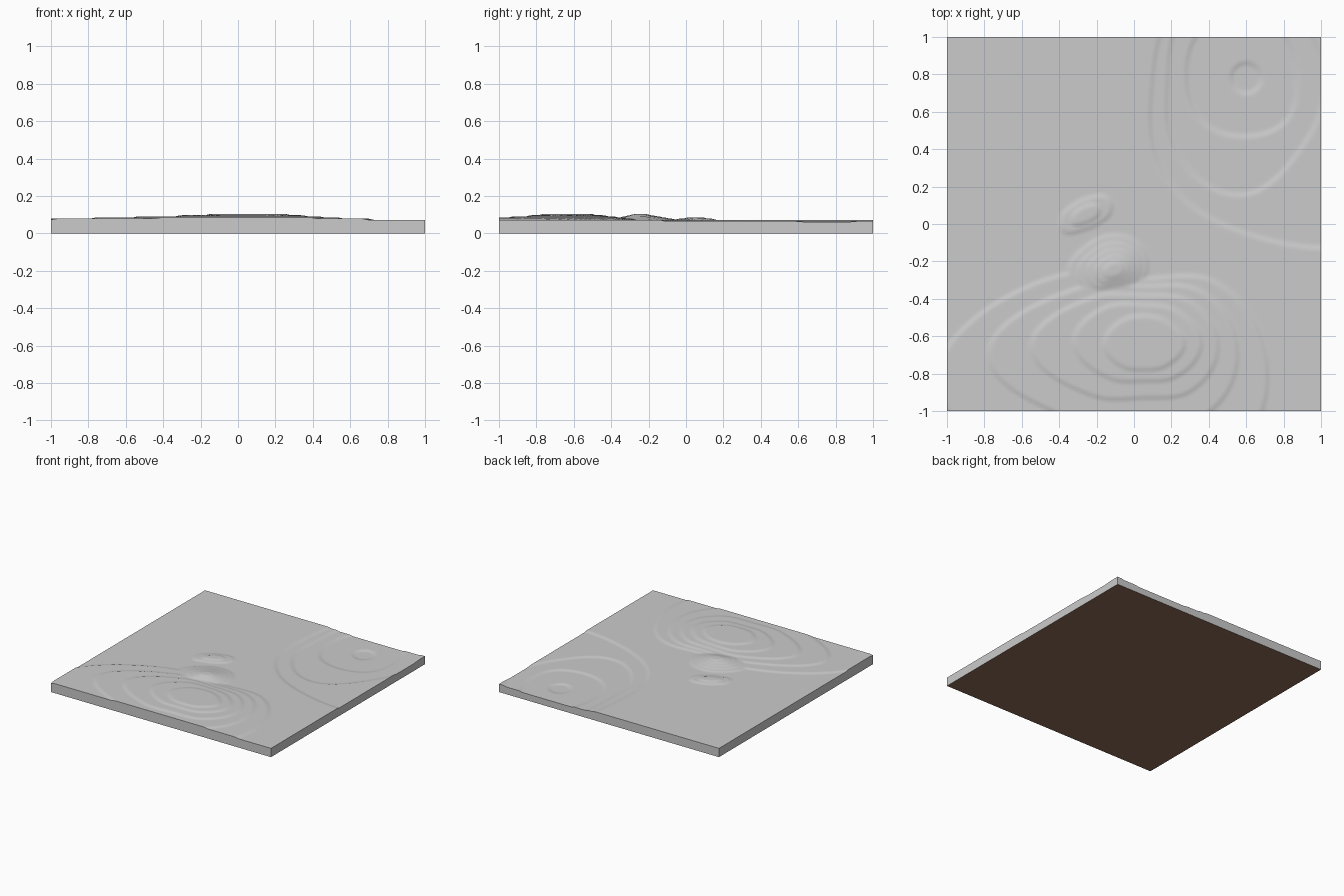
import bpy, bmesh, math

cube = bpy.data.objects.get("Cube")
if cube:
    bpy.data.objects.remove(cube, do_unlink=True)

BASE, STEP, SOFT, CELLS = 0.072, 0.0062, 0.03, 160


def flat_material(name, colour):
    mat = bpy.data.materials.new(name)
    mat.use_nodes = True
    mat.diffuse_color = colour
    mat.node_tree.nodes["Principled BSDF"].inputs["Base Color"].default_value = colour
    return mat


# Each landform is a centre and terrace outlines: radii to E, NE, N, NW, W, SW, S, SE
hill = ((0.05, -0.65), [
    (.64, .50, .36, .55, 1.04, .88, .62, .74),
    (.50, .42, .32, .45, .82, .55, .42, .50),
    (.40, .34, .27, .37, .60, .38, .28, .35),
    (.31, .26, .22, .29, .37, .25, .19, .24),
    (.22, .18, .16, .18, .21, .16, .13, .16)])
knoll_shape = (.17, .19, .19, .20, .25, .21, .13, .14)
knoll = ((-0.10, -0.25), [[r * s for r in knoll_shape] for s in (1, .8, .62, .44, .26)])
mound_shape = (.13, .14, .085, .08, .12, .14, .08, .08)
mound = ((-0.26, 0.05), [[r * s for r in mound_shape] for s in (1, .55)])
hollow = ((0.60, 0.78), [
    (.80, .70, .60, .54, .50, .66, .83, 1.1),
    (.42, .42, .52, .48, .42, .54, .62, .46),
    (.27, .30, .35, .35, .32, .33, .31, .31),
    [.08] * 8])


def outline_radius(radii, turn):
    """Closed smooth curve through the radii, exact for circles and near ellipses."""
    i, f = int(turn), turn % 1
    a, b, c, d = (radii[(i + k) % 8] ** -2 for k in (-1, 0, 1, 2))
    curve = b + f / 2 * (c - a + f * (2*a - 5*b + 4*c - d + f * (3*b - 3*c + d - a)))
    return max(curve, min(b, c) / 2) ** -.5


def terraces(x, y, landform):
    """Number of terrace steps climbed at a point, with softened risers."""
    (cx, cy), outlines = landform
    dx, dy = x - cx, y - cy
    dist = math.hypot(dx, dy)
    turn = (math.atan2(dy, dx) / math.tau * 8) % 8
    level = 0
    for radii in outlines:
        t = min(max((outline_radius(radii, turn) - dist) / SOFT + .5, 0), 1)
        level += t * t * (3 - 2 * t)
    return level


def height(x, y):
    raised = max(terraces(x, y, part) for part in (hill, knoll, mound))
    return BASE + STEP * (raised - terraces(x, y, hollow))


# Terraced ground surface
bm = bmesh.new()
bmesh.ops.create_grid(bm, x_segments=CELLS, y_segments=CELLS, size=1)
for v in bm.verts:
    v.co.z = height(v.co.x, v.co.y)

# Side walls dropped from the rim, closed by the underside
rim = [e for e in bm.edges if e.is_boundary]
walls = bmesh.ops.extrude_edge_only(bm, edges=rim)["geom"]
for v in walls:
    if isinstance(v, bmesh.types.BMVert):
        v.co.z = 0
lower = [e for e in walls if isinstance(e, bmesh.types.BMEdge) and e.is_boundary]
underside = bmesh.ops.contextual_create(bm, geom=lower)["faces"]
bmesh.ops.recalc_face_normals(bm, faces=bm.faces)
for face in underside:
    face.material_index = 1

mesh = bpy.data.meshes.new("terrain_tile")
bm.to_mesh(mesh)
bm.free()
mesh.materials.append(flat_material("stone grey", (0.6, 0.6, 0.6, 1)))
mesh.materials.append(flat_material("earth brown", (0.26, 0.145, 0.092, 1)))
tile = bpy.data.objects.new("terrain_tile", mesh)
bpy.context.collection.objects.link(tile)
bpy.context.view_layer.objects.active = tile
tile.select_set(True)
bpy.ops.object.shade_smooth_by_angle(angle=math.radians(40))
